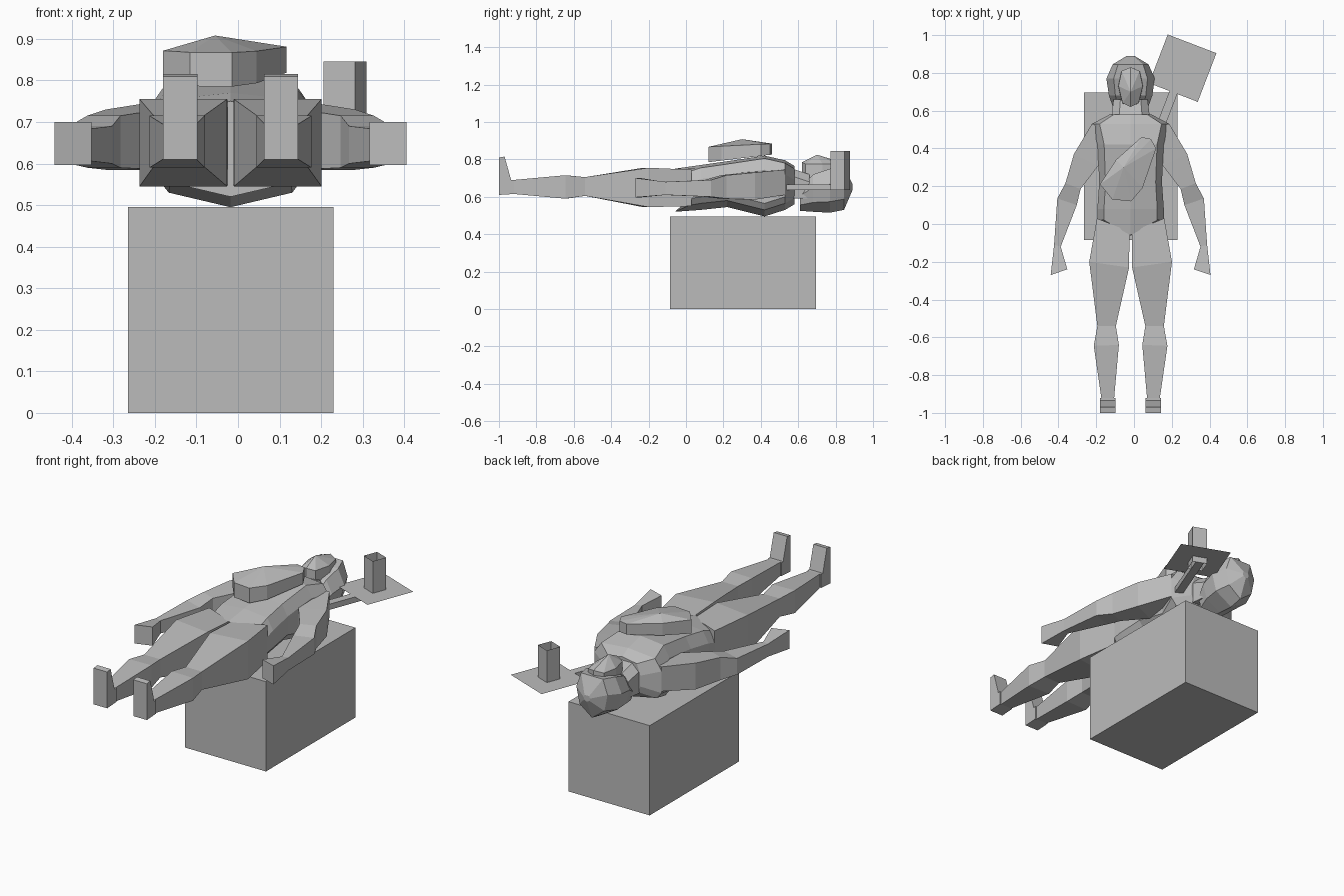
import bpy, bmesh, math
from mathutils import Matrix, Vector

if "Cube" in bpy.data.objects:
    bpy.data.objects.remove(bpy.data.objects["Cube"])

CX = -0.018  # centre line of the figure

grey = bpy.data.materials.new("plain grey")
grey.diffuse_color = (0.5, 0.5, 0.5, 1)
grey.use_nodes = True
grey.node_tree.nodes["Principled BSDF"].inputs["Base Color"].default_value = grey.diffuse_color


def finish(name, bm, recalc=True):
    if recalc:
        bmesh.ops.recalc_face_normals(bm, faces=bm.faces)
    mesh = bpy.data.meshes.new(name)
    bm.to_mesh(mesh)
    bm.free()
    mesh.materials.append(grey)
    ob = bpy.data.objects.new(name, mesh)
    bpy.context.collection.objects.link(ob)
    return ob


def loft(name, rings, caps=True):
    """Skin a list of closed rings with flat faces."""
    bm = bmesh.new()
    vs = [[bm.verts.new(p) for p in r] for r in rings]
    n = len(vs[0])
    for a, b in zip(vs, vs[1:]):
        for i in range(n):
            j = (i + 1) % n
            bm.faces.new((a[i], a[j], b[j], b[i]))
    if caps:
        bm.faces.new(vs[0])
        bm.faces.new(vs[-1])
    return finish(name, bm)


def limb(name, side, sections):
    """Four-sided limb; section = outer x, y, inner x, y, bottom, top."""
    rings = []
    for xo, yo, xi, yi, z0, z1 in sections:
        o, i = CX + side * xo, CX + side * xi
        rings.append([(o, yo, z0), (i, yi, z0), (i, yi, z1), (o, yo, z1)])
    loft(name, rings)


def box(name, x0, x1, y0, y1, z0, z1):
    return loft(name, [[(x0, y0, z), (x1, y0, z), (x1, y1, z), (x0, y1, z)] for z in (z0, z1)])


# Table block
box("table_block", -0.265, 0.23, -0.085, 0.695, 0, 0.495)

# Torso: faceted sections with a ridge along the back
torso = []
for y, dy, w, z0, z1 in [(0.02, 0.08, 0.176, 0.52, 0.75), (0.08, 0, 0.176, 0.53, 0.77),
                         (0.22, 0, 0.166, 0.545, 0.79), (0.42, 0, 0.175, 0.495, 0.82),
                         (0.53, 0, 0.205, 0.53, 0.795), (0.58, 0, 0.11, 0.56, 0.765)]:
    half = [(0.8, z1 - 0.015), (1, z1 - 0.075), (1, z0 + 0.07), (0.85, z0 + 0.035)]
    ring = [(CX, y - dy, z1)] + [(CX + w * f, y, z) for f, z in half]
    ring += [(CX, y - dy, z0)] + [(CX - w * f, y, z) for f, z in reversed(half)]
    torso.append(ring)
loft("torso", torso)

# Legs with upright feet, and arms
for side, label in ((-1, "left"), (1, "right")):
    limb(label + "_leg", side, [
        (0.178, 0.03, 0.006, -0.04, 0.55, 0.745),
        (0.219, -0.20, 0.008, -0.23, 0.545, 0.755),
        (0.176, -0.54, 0.078, -0.54, 0.605, 0.705),
        (0.195, -0.645, 0.062, -0.64, 0.59, 0.715),
        (0.155, -0.92, 0.087, -0.92, 0.615, 0.69)])
    foot = [(-0.92, 0.615), (-1.0, 0.61), (-1.0, 0.81), (-0.97, 0.815), (-0.935, 0.69), (-0.92, 0.69)]
    loft(label + "_foot", [[(CX + side * x, y, z) for y, z in foot] for x in (0.08, 0.162)])
    limb(label + "_arm", side, [
        (0.205, 0.53, 0.14, 0.52, 0.61, 0.745),
        (0.30, 0.37, 0.17, 0.31, 0.585, 0.73),
        (0.345, 0.216, 0.265, 0.185, 0.59, 0.715),
        (0.388, 0.135, 0.285, 0.10, 0.60, 0.69),
        (0.405, -0.11, 0.37, -0.12, 0.61, 0.68),
        (0.423, -0.27, 0.335, -0.24, 0.597, 0.70)])

# Neck collar
loft("neck", [[(CX + w * sx, y, z) for sx, z in ((-1, z0), (1, z0), (1, z1 - 0.04), (0.6, z1), (-0.6, z1), (-1, z1 - 0.04))]
              for y, w, z0, z1 in ((0.54, 0.105, 0.59, 0.76), (0.66, 0.09, 0.59, 0.72))])

# Faceted hood around the head
hood = []
for y, w, z0, z1 in [(0.61, 0.09, 0.525, 0.65), (0.68, 0.115, 0.52, 0.72), (0.77, 0.128, 0.515, 0.75),
                     (0.845, 0.095, 0.53, 0.76), (0.89, 0.02, 0.635, 0.67)]:
    d = z1 - z0
    hood.append([(CX + w * f, y, z0 + d * t) for f, t in
                 ((0, 0), (0.8, 0.25), (1, 0.65), (0.7, 1), (-0.7, 1), (-1, 0.65), (-0.8, 0.25))])
loft("hood", hood)

# Face: tapered shield with a raised centre line
bm = bmesh.new()
outline = [(0, 0.62), (0.045, 0.64), (0.068, 0.73), (0.05, 0.81), (0, 0.83),
           (-0.05, 0.81), (-0.068, 0.73), (-0.045, 0.64)]
base = [bm.verts.new((CX + x, y, 0.66)) for x, y in outline]
rim = [bm.verts.new((CX + x * 0.95, y, 0.785 - (0.01 if x else 0))) for x, y in outline]
nose = bm.verts.new((CX, 0.70, 0.825))
for i in range(8):
    j = (i + 1) % 8
    bm.faces.new((base[i], base[j], rim[j], rim[i]))
    bm.faces.new((rim[i], rim[j], nose))
bm.faces.new(base)
finish("face", bm)

# Chest bundle with a shallow domed lid
bm = bmesh.new()
plan = [(0.04, 0.46), (0.09, 0.45), (0.117, 0.40), (0.045, 0.19), (-0.015, 0.12),
        (-0.115, 0.13), (-0.18, 0.21), (-0.095, 0.34)]
low = [bm.verts.new((x, y, 0.785 + (y - 0.12) * 0.12)) for x, y in plan]
high = [bm.verts.new((x, y, 0.867 + (y - 0.12) * 0.05)) for x, y in plan]
apex = bm.verts.new((-0.055, 0.30, 0.908))
for i in range(8):
    j = (i + 1) % 8
    bm.faces.new((low[i], low[j], high[j], high[i]))
    bm.faces.new((high[i], high[j], apex))
bm.faces.new(low)
finish("chest_bundle", bm)

# Turned tray with an open square tube and a support bar
turn = Matrix.Translation((0.258, 0.825, 0)) @ Matrix.Rotation(math.radians(-21), 4, 'Z')


def square(s, z):
    return [turn @ Vector((x * s, y * s, z)) for x, y in ((-1, -1), (1, -1), (1, 1), (-1, 1))]


bm = bmesh.new()
bm.faces.new([bm.verts.new(p) for p in square(0.138, 0.668)])
finish("tray", bm, False)
loft("tray_tube", [square(0.04, z) for z in (0.635, 0.845)], caps=False)
bar = box("tray_bar", -0.022, 0.022, -0.32, 0.04, 0.635, 0.666)
bar.data.transform(turn)
